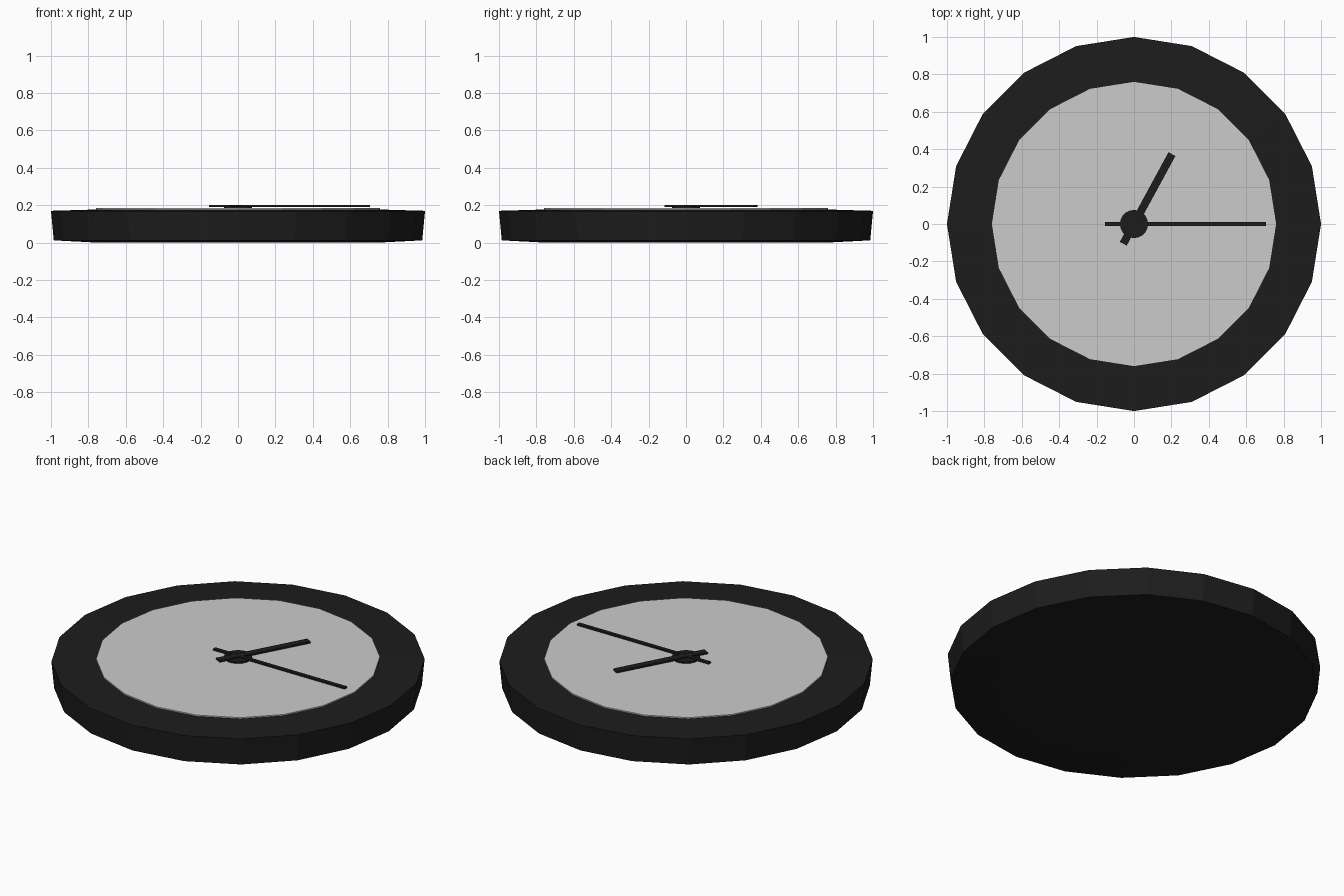
import bpy, bmesh, math
from mathutils import Matrix

if "Cube" in bpy.data.objects:
    bpy.data.objects.remove(bpy.data.objects["Cube"])

SIDES = 20

black = bpy.data.materials.new("black")
black.diffuse_color = (0.012, 0.012, 0.012, 1)
black.use_nodes = True
black.node_tree.nodes["Principled BSDF"].inputs["Base Color"].default_value = black.diffuse_color


def finish(name, bm, mat=None):
    bmesh.ops.recalc_face_normals(bm, faces=bm.faces)
    me = bpy.data.meshes.new(name)
    bm.to_mesh(me)
    bm.free()
    ob = bpy.data.objects.new(name, me)
    bpy.context.collection.objects.link(ob)
    if mat:
        me.materials.append(mat)
    return ob


def lathe(name, profile, mat=None):
    """Stack polygon rings (radius, z), cap both ends."""
    bm = bmesh.new()
    rings = [[bm.verts.new((r * math.cos(2 * math.pi * i / SIDES),
                            r * math.sin(2 * math.pi * i / SIDES), z))
              for i in range(SIDES)] for r, z in profile]
    for a, b in zip(rings, rings[1:]):
        for i in range(SIDES):
            j = (i + 1) % SIDES
            bm.faces.new((a[i], a[j], b[j], b[i]))
    bm.faces.new(rings[0][::-1])
    bm.faces.new(rings[-1])
    return finish(name, bm, mat)


def hand(name, tail, tip, width, angle):
    """Thin bar from tail to tip, turned about the centre."""
    z0, z1 = 0.19, 0.2
    bm = bmesh.new()
    bmesh.ops.create_cube(bm, size=1)
    m = (Matrix.Rotation(math.radians(angle), 4, 'Z')
         @ Matrix.Translation(((tip - tail) / 2 + tail, 0, (z0 + z1) / 2))
         @ Matrix.Diagonal((tip - tail, width, z1 - z0, 1)))
    bmesh.ops.transform(bm, matrix=m, verts=bm.verts)
    return finish(name, bm, black)


# Case: slightly tapered drum with gently sloped top and bottom
lathe("clock_case", [(0.75, 0.0), (0.985, 0.012), (1.0, 0.17), (0.76, 0.177)], black)

# Pale dial sitting just proud of the case
lathe("dial", [(0.76, 0.172), (0.76, 0.184)])

# Hub and hands
lathe("hub", [(0.075, 0.18), (0.075, 0.194)], black)
hand("minute_hand", -0.155, 0.705, 0.021, 0)
hand("hour_hand", -0.12, 0.425, 0.042, 61.5)
